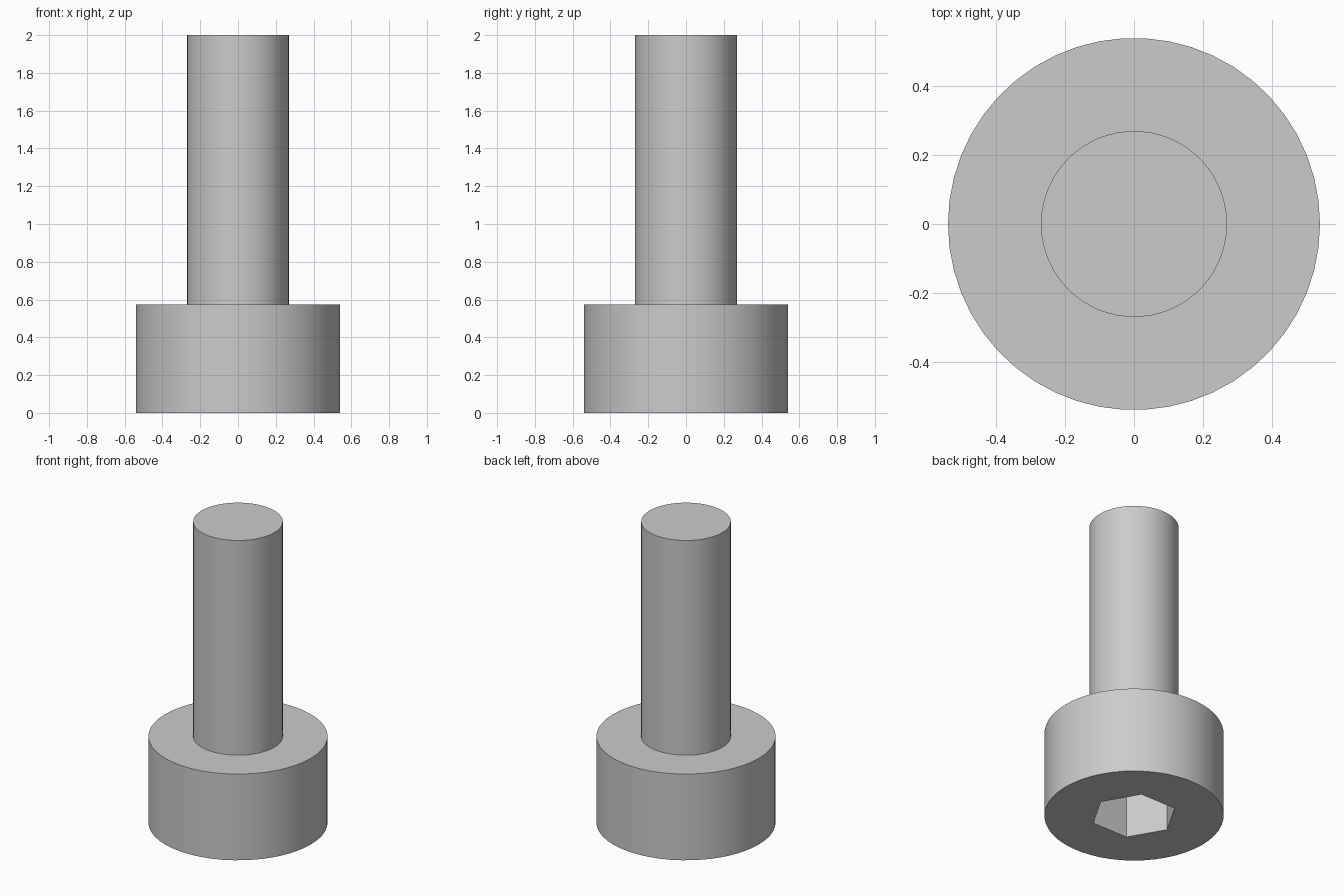
import bpy, bmesh
from math import cos, sin, pi, radians

if "Cube" in bpy.data.objects:
    bpy.data.objects.remove(bpy.data.objects["Cube"])

HEAD_R, SHAFT_R, HEX_R = 0.54, 0.27, 0.26
HEAD_H, TOP, DEPTH, SIDES = 0.573, 2.0, 0.32, 50


def ring(bm, radius, z, n):
    return [bm.verts.new((radius * cos(2 * pi * i / n), radius * sin(2 * pi * i / n), z))
            for i in range(n)]


def bridge(bm, a, b):
    n = len(a)
    for i in range(n):
        j = (i + 1) % n
        bm.faces.new((a[i], a[j], b[j], b[i]))


def loop_edges(bm, loop):
    return [bm.edges.get((loop[i], loop[i - 1])) for i in range(len(loop))]


bm = bmesh.new()

# Head and shaft walls with the shoulder between them
rings = [ring(bm, r, z, SIDES) for r, z in
         ((HEAD_R, 0), (HEAD_R, HEAD_H), (SHAFT_R, HEAD_H), (SHAFT_R, TOP))]
for a, b in zip(rings, rings[1:]):
    bridge(bm, a, b)
bm.faces.new(rings[-1])

# Hexagonal socket in the underside of the head
mouth, floor = ring(bm, HEX_R, 0, 6), ring(bm, HEX_R, DEPTH, 6)
bridge(bm, mouth, floor)
bm.faces.new(floor)

# Flat annular face around the socket
bmesh.ops.triangle_fill(bm, use_beauty=True,
                        edges=loop_edges(bm, rings[0]) + loop_edges(bm, mouth))
bmesh.ops.recalc_face_normals(bm, faces=bm.faces)

mesh = bpy.data.meshes.new("socket_head_bolt")
bm.to_mesh(mesh)
bm.free()
bolt = bpy.data.objects.new("socket_head_bolt", mesh)
bpy.context.collection.objects.link(bolt)

# Smooth round walls, sharp rims and socket
bpy.context.view_layer.objects.active = bolt
bolt.select_set(True)
bpy.ops.object.shade_smooth_by_angle(angle=radians(30))
